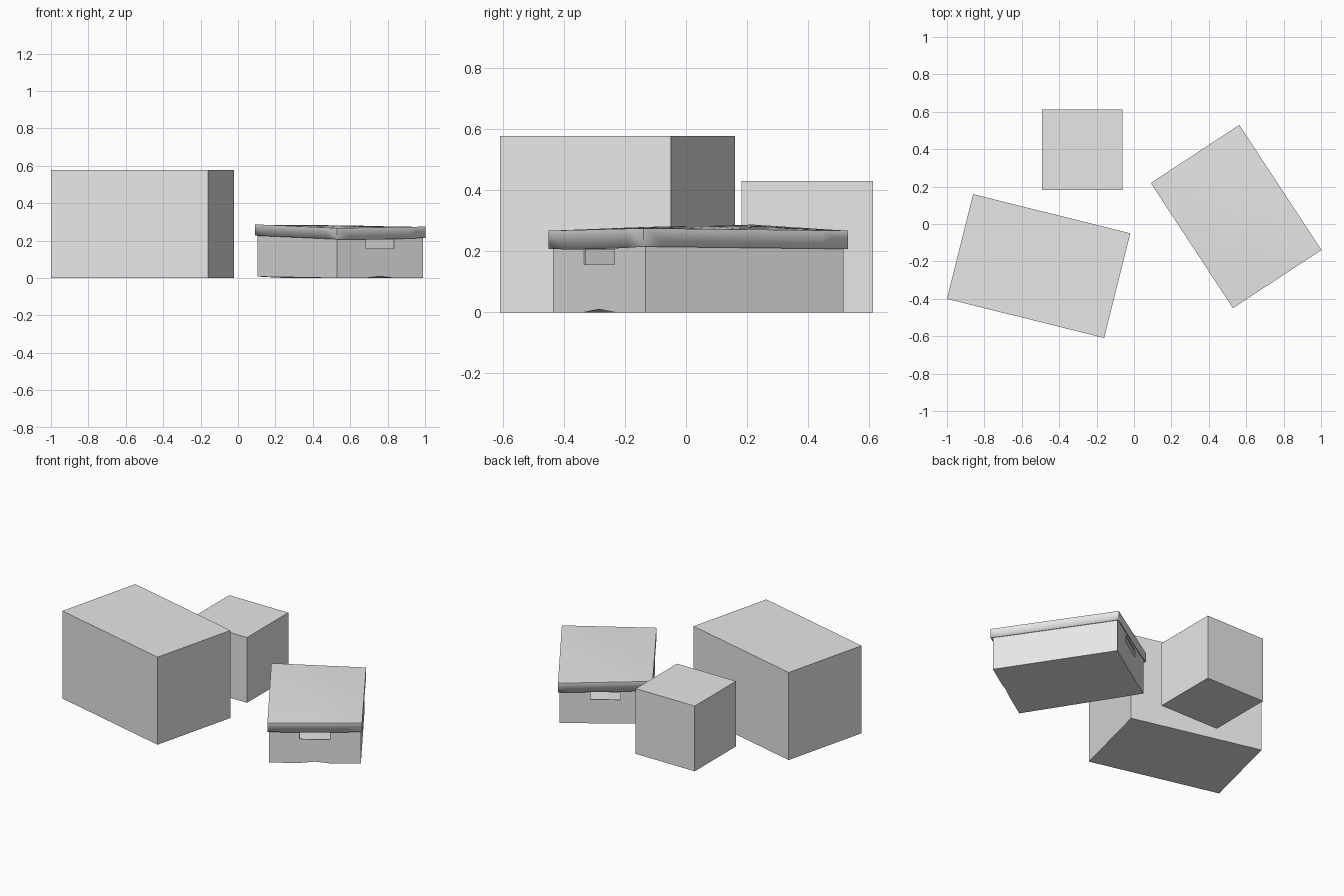
import bpy, bmesh
from math import radians
from mathutils import Vector

if "Cube" in bpy.data.objects:
    bpy.data.objects.remove(bpy.data.objects["Cube"], do_unlink=True)

grey = bpy.data.materials.new("plain_grey")
grey.use_nodes = True
grey.diffuse_color = (0.8, 0.8, 0.8, 1)
grey.node_tree.nodes["Principled BSDF"].inputs["Base Color"].default_value = (0.8, 0.8, 0.8, 1)


def block(size, z0):
    """A bmesh box centred in plan, with its bottom at z0."""
    bm = bmesh.new()
    bmesh.ops.create_cube(bm, size=1)
    for v in bm.verts:
        v.co = Vector((v.co.x * size[0], v.co.y * size[1], z0 + (v.co.z + 0.5) * size[2]))
    return bm


def cut(bm, axis, values):
    """Slice the mesh into strips at the given positions along one axis."""
    normal = Vector((0, 0, 0))
    normal[axis] = 1
    for value in values:
        geom = bm.verts[:] + bm.edges[:] + bm.faces[:]
        bmesh.ops.bisect_plane(bm, geom=geom, plane_co=normal * value, plane_no=normal)


def remove_faces(bm, rule):
    doomed = [f for f in bm.faces if rule(f.calc_center_median(), f.normal)]
    bmesh.ops.delete(bm, geom=doomed, context='FACES')


def finish(bm, name, place, degrees, wall=0):
    mesh = bpy.data.meshes.new(name)
    bm.normal_update()
    bm.to_mesh(mesh)
    bm.free()
    mesh.materials.append(grey)
    ob = bpy.data.objects.new(name, mesh)
    bpy.context.collection.objects.link(ob)
    ob.location = (*place, 0)
    ob.rotation_euler.z = radians(degrees)
    if wall:
        shell = ob.modifiers.new("card_thickness", 'SOLIDIFY')
        shell.thickness = wall
        shell.offset = -1
    return ob


# Closed boxes
finish(block((0.866, 0.577, 0.577), 0), "large_box", (-0.51, -0.225), -14)
finish(block((0.43, 0.43, 0.43), 0), "small_box", (-0.277, 0.397), 0)

# Open storage box with a hand hole in each end
W, L = 0.275, 0.388
CENTRE, TURN = (0.546, 0.04), 33.3
body = block((2 * W, 2 * L, 0.25), 0)
cut(body, 0, (-0.09, 0, 0.09))
cut(body, 2, (0.157, 0.206))
body.normal_update()
remove_faces(body, lambda c, n: n.z > 0.9 or
             (abs(n.y) > 0.9 and abs(c.x) < 0.09 and 0.157 < c.z < 0.206))
for v in body.verts:
    if v.co.z < 0.01:
        if abs(v.co.x) < 0.01 and v.co.y < 0:
            v.co.z += 0.01          # sagging card lifts off the floor
        elif v.co.x < -0.2 and v.co.y > 0:
            v.co.z += 0.008
finish(body, "storage_box_body", CENTRE, TURN, 0.006)

# Slightly warped lid
W, L = 0.283, 0.4
lid = block((2 * W, 2 * L, 0.06), 0.214)
cut(lid, 0, [W * t / 3 for t in range(-2, 3)])
cut(lid, 1, [L * t / 4 for t in range(-3, 4)])
lid.normal_update()
remove_faces(lid, lambda c, n: n.z < -0.9)
for v in lid.verts:
    x, y = v.co.x / W, v.co.y / L
    top = v.co.z > 0.25
    v.co.z -= 0.007 * x * y + 0.003 * (x - y)
    if top:
        v.co.z += 0.008 * (1 - x * x) * (1 - y * y)
    else:
        v.co.z -= 0.004 * (1 - x * x)
lid_ob = finish(lid, "storage_box_lid", CENTRE, TURN, 0.006)
bpy.context.view_layer.objects.active = lid_ob
lid_ob.select_set(True)
bpy.ops.object.shade_smooth_by_angle(angle=radians(30))
